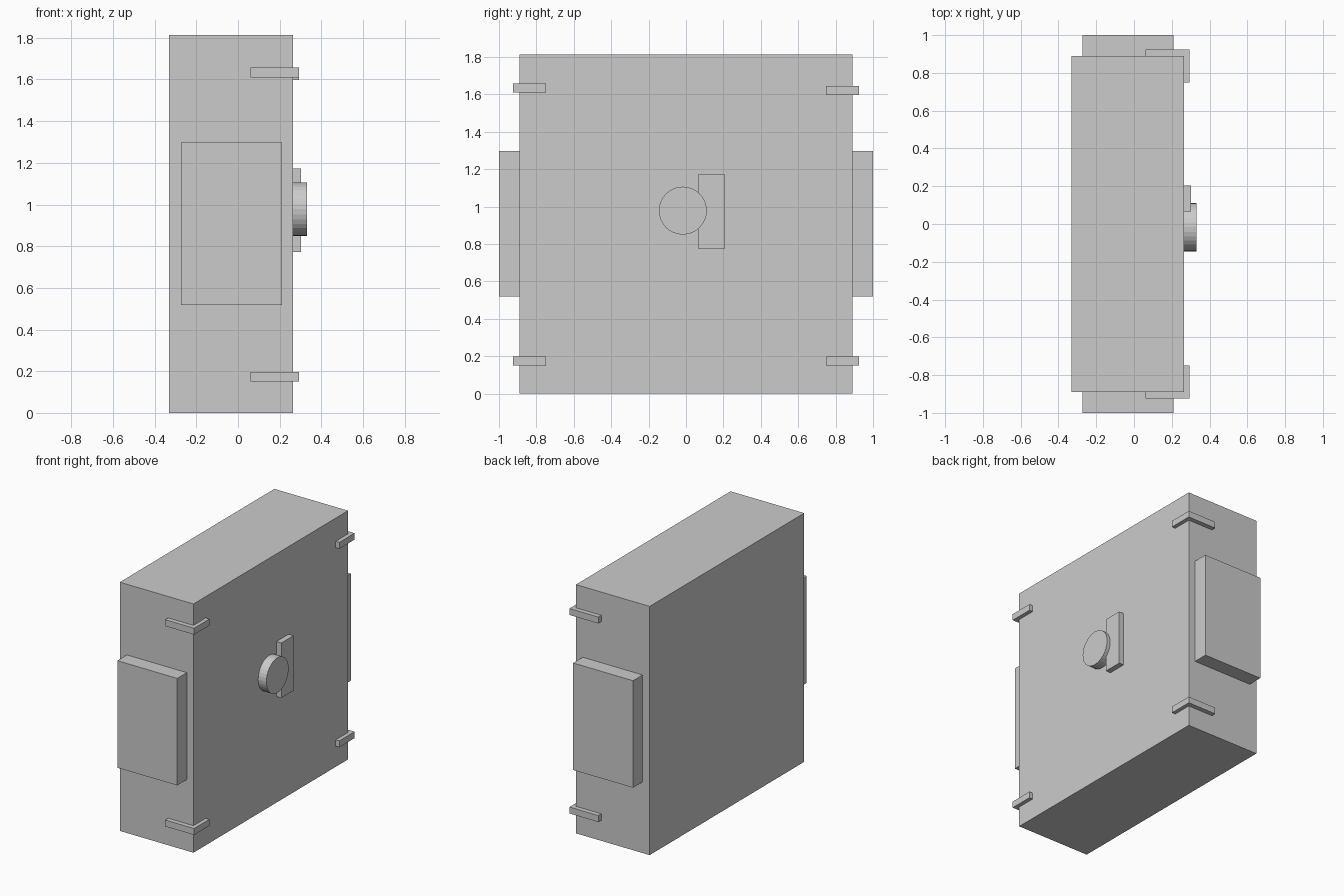
import bpy, bmesh
from math import pi

if "Cube" in bpy.data.objects:
    bpy.data.objects.remove(bpy.data.objects["Cube"])


def box(name, lo, hi):
    """Box spanning two opposite corners."""
    bm = bmesh.new()
    bmesh.ops.create_cube(bm, size=1)
    for v in bm.verts:
        v.co = [(a + b) / 2 + c * (b - a) for a, b, c in zip(lo, hi, v.co)]
    return finish(name, bm)


def finish(name, bm):
    bmesh.ops.recalc_face_normals(bm, faces=bm.faces)
    mesh = bpy.data.meshes.new(name)
    bm.to_mesh(mesh)
    bm.free()
    obj = bpy.data.objects.new(name, mesh)
    bpy.context.collection.objects.link(obj)
    return obj


def bracket(name, side, z0, z1):
    """L-shaped corner clip wrapping a vertical edge of the body."""
    profile = [(0.06, 0.89), (FACE, 0.89), (FACE, 0.748),
               (0.293, 0.748), (0.293, 0.924), (0.06, 0.924)]
    bm = bmesh.new()
    face = bm.faces.new([bm.verts.new((x, side * y, z0)) for x, y in profile])
    ext = bmesh.ops.extrude_face_region(bm, geom=[face])["geom"]
    bmesh.ops.translate(bm, vec=(0, 0, z1 - z0),
                        verts=[g for g in ext if isinstance(g, bmesh.types.BMVert)])
    return finish(name, bm)


FACE = 0.264  # x of the door face

# Main body
box("cabinet_body", (-0.33, -0.89, 0), (FACE, 0.89, 1.813))

# Side panels and corner brackets (the upper pair sits at slightly different heights)
for side, label, top in ((-1, "front", 1.61), (1, "back", 1.597)):
    y0, y1 = sorted((side * 0.89, side * 1.0))
    box(f"{label}_side_panel", (-0.273, y0, 0.518), (0.21, y1, 1.298))
    bracket(f"{label}_lower_bracket", side, 0.15, 0.197)
    bracket(f"{label}_upper_bracket", side, top, top + 0.047)

# Handle plate and round dial on the door face
box("handle_plate", (FACE, 0.066, 0.773), (0.303, 0.205, 1.174))
bpy.ops.mesh.primitive_cylinder_add(vertices=32, radius=0.128, depth=0.33 - FACE,
                                    location=((0.33 + FACE) / 2, -0.017, 0.978),
                                    rotation=(0, pi / 2, 0))
bpy.context.object.name = "dial"
